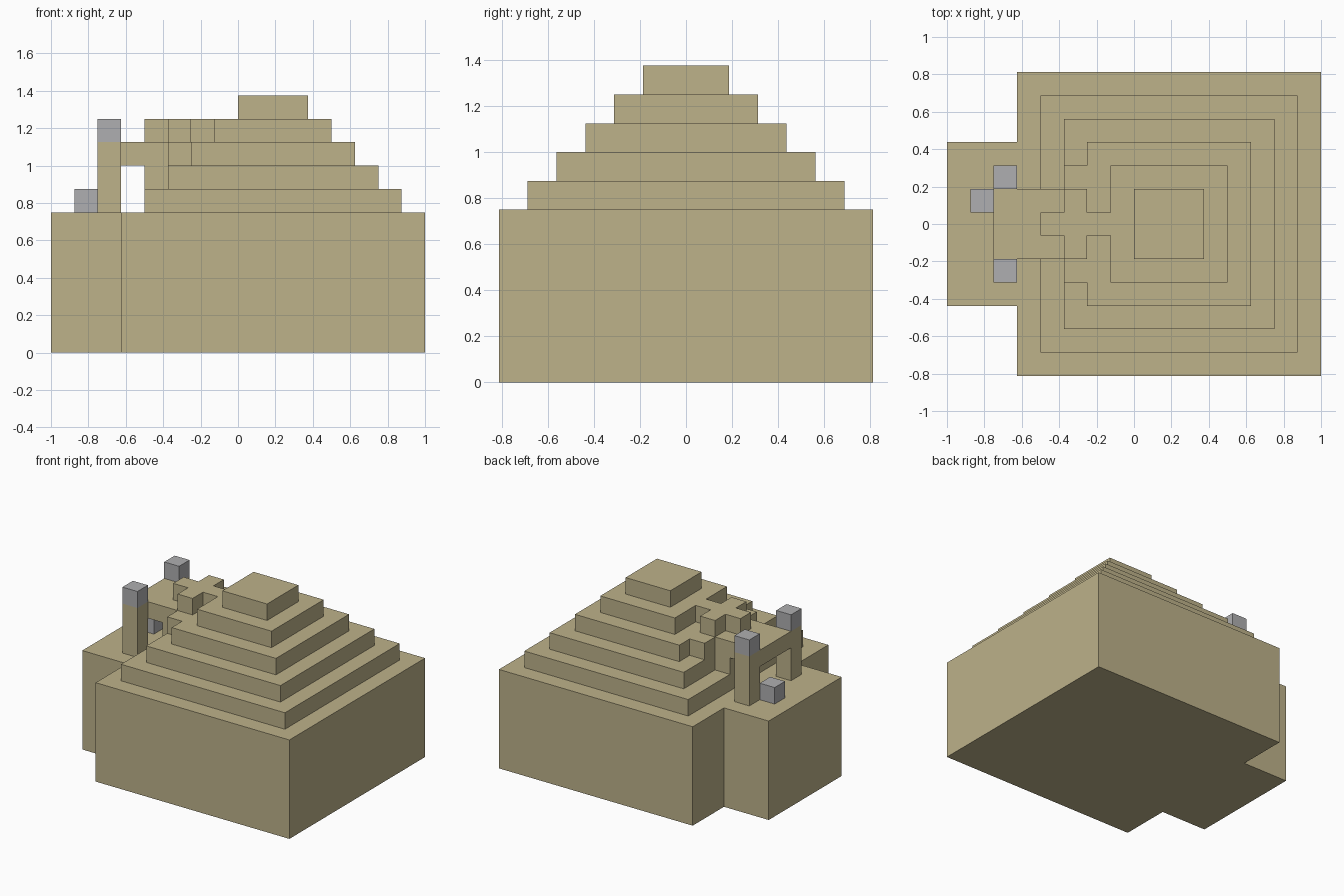
import bpy, bmesh

cube = bpy.data.objects.get("Cube")
if cube:
    bpy.data.objects.remove(cube, do_unlink=True)

U = 0.125  # one building block


def material(name, color):
    mat = bpy.data.materials.new(name)
    mat.use_nodes = True
    mat.diffuse_color = color
    mat.node_tree.nodes["Principled BSDF"].inputs["Base Color"].default_value = color
    return mat


sand = material("sandstone", (0.51, 0.445, 0.255, 1))
grey = material("grey_stone", (0.43, 0.43, 0.44, 1))


def prism(name, outline, bottom, top, mat):
    """Extrude a counter-clockwise outline, in blocks, from bottom to top."""
    bm = bmesh.new()
    face = bm.faces.new([bm.verts.new((x * U, y * U, bottom * U)) for x, y in outline])
    ext = bmesh.ops.extrude_face_region(bm, geom=[face])
    verts = [g for g in ext["geom"] if isinstance(g, bmesh.types.BMVert)]
    bmesh.ops.translate(bm, verts=verts, vec=(0, 0, (top - bottom) * U))
    bmesh.ops.recalc_face_normals(bm, faces=bm.faces)
    mesh = bpy.data.meshes.new(name)
    bm.to_mesh(mesh)
    bm.free()
    mesh.materials.append(mat)
    obj = bpy.data.objects.new(name, mesh)
    bpy.context.collection.objects.link(obj)
    return obj


def tier(name, steps, end, bottom, top):
    """Symmetric slab: steps are (start x, half width) pairs, running to end."""
    side = []
    for i, (x, w) in enumerate(steps):
        stop = steps[i + 1][0] if i + 1 < len(steps) else end
        side += [(x, w), (stop, w)]
    prism(name, [(x, -w) for x, w in side] + side[::-1], bottom, top, sand)


def block(name, x, y, bottom, top, mat):
    prism(name, [(x, y), (x + 1, y), (x + 1, y + 1), (x, y + 1)], bottom, top, mat)


# Foundation with the narrower forecourt
tier("foundation", [(-8, 3.5), (-5, 6.5)], 8, 0, 6)

# Stepped pyramid, with the stair and bridge growing out of its tiers
tier("first_tier", [(-4, 5.5)], 7, 6, 7)
tier("second_tier", [(-4, 1.5), (-3, 4.5)], 6, 7, 8)
tier("third_tier_and_bridge", [(-6, 1.5), (-3, 2.5), (-2, 3.5)], 5, 8, 9)
tier("fourth_tier_and_cross", [(-4, 0.5), (-3, 1.5), (-2, 0.5), (-1, 2.5)], 4, 9, 10)
tier("summit", [(0, 1.5)], 3, 10, 11)

# Gate pillars with grey caps
for side, y in (("left", 1.5), ("right", -2.5)):
    block(side + "_pillar", -6, y, 6, 9, sand)
    block(side + "_pillar_cap", -6, y, 9, 10, grey)

# Loose stone in front of the gate
block("gate_stone", -7, 0.5, 6, 7, grey)
